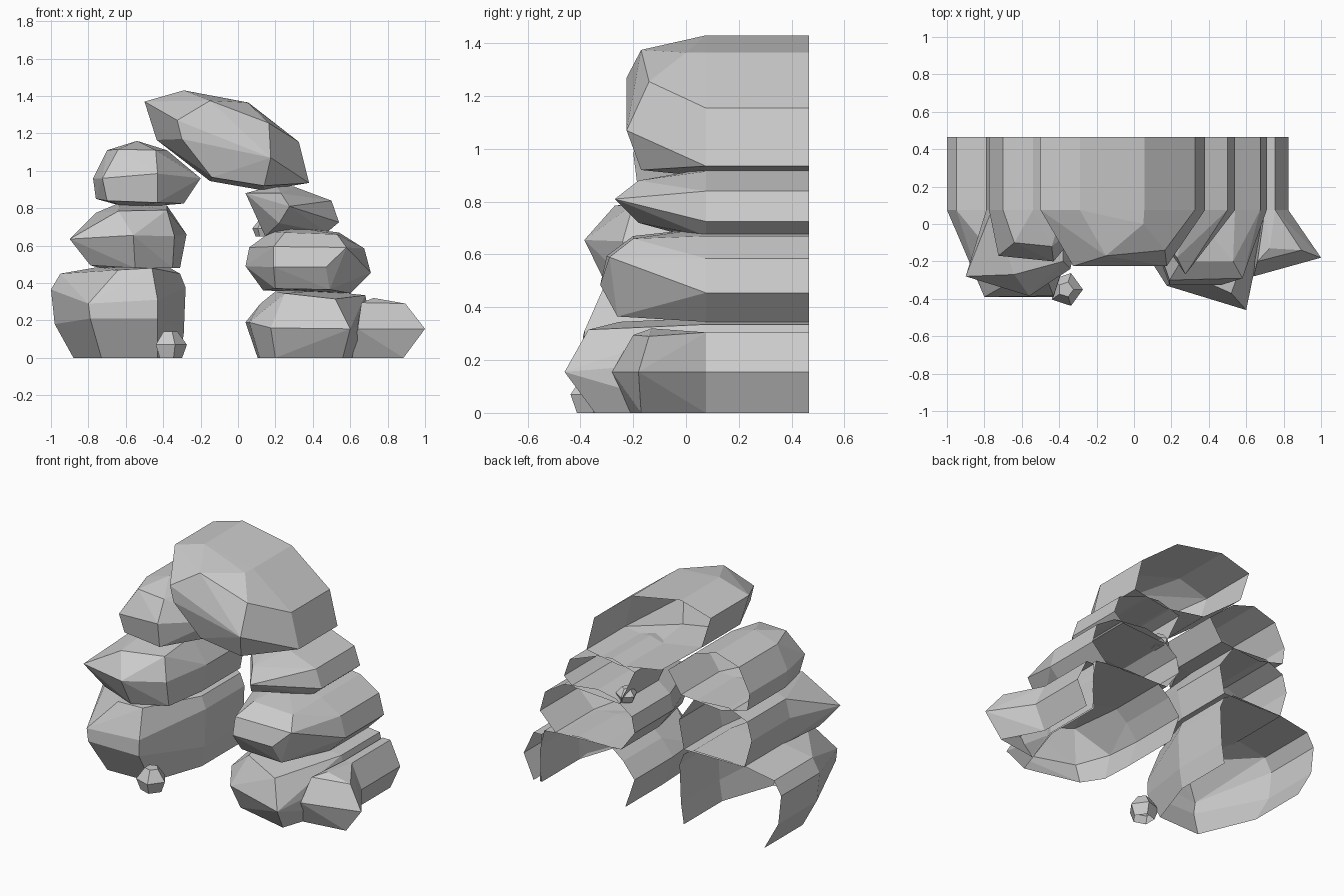
import bpy, bmesh, math

BACK, MID = 0.465, 0.075


def stone(name, front, outline=()):
    """Faceted stone: hull of front points (x, y, z) and an outline (x, z),
    with the outline then pulled straight back and left open."""
    bm = bmesh.new()
    for p in list(front) + [(x, MID, z) for x, z in outline]:
        bm.verts.new(p)
    bmesh.ops.convex_hull(bm, input=bm.verts)
    bmesh.ops.delete(bm, geom=[v for v in bm.verts if not v.link_faces], context='VERTS')

    def flat(item, axis, val):
        return all(abs(v.co[axis] - val) < 1e-4 for v in item.verts)

    # open back and open underside on the ground
    gone = [f for f in bm.faces if (outline and flat(f, 1, MID)) or flat(f, 2, 0)]
    bmesh.ops.delete(bm, geom=gone, context='FACES')
    bmesh.ops.dissolve_limit(bm, angle_limit=math.radians(5),
                             verts=bm.verts, edges=bm.edges)
    # straight rear part
    if outline:
        rim = [e for e in bm.edges if flat(e, 1, MID) and e.is_boundary and not flat(e, 2, 0)]
        new = bmesh.ops.extrude_edge_only(bm, edges=rim)['geom']
        for v in new:
            if isinstance(v, bmesh.types.BMVert):
                v.co.y = BACK
    bmesh.ops.recalc_face_normals(bm, faces=bm.faces)
    # make sure the open shells face outwards
    c = sum((v.co for v in bm.verts), bm.verts[:][0].co * 0) / len(bm.verts)
    if sum(f.normal.dot(f.calc_center_median() - c) * f.calc_area() for f in bm.faces) < 0:
        bmesh.ops.reverse_faces(bm, faces=bm.faces)
    me = bpy.data.meshes.new(name)
    bm.to_mesh(me)
    bm.free()
    ob = bpy.data.objects.new(name, me)
    bpy.context.collection.objects.link(ob)
    return ob


# left pillar, bottom to top
stone("left_base_stone",
      [(-.80, -.39, .29), (-.43, -.385, .31), (-.79, -.39, .21), (-.43, -.39, .21),
       (-.64, -.30, .47), (-.46, -.31, .48), (-.73, -.28, 0), (-.43, -.27, 0)],
      [(-.88, 0), (-.98, .18), (-1.0, .365), (-.95, .45), (-.75, .485),
       (-.38, .49), (-.31, .45), (-.28, .375), (-.29, .13), (-.31, 0)])
stone("left_middle_stone",
      [(-.90, -.28, .635), (-.56, -.385, .655), (-.34, -.24, .65), (-.64, -.27, .785),
       (-.38, -.20, .79), (-.79, -.22, .495), (-.55, -.30, .48), (-.35, -.20, .48)],
      [(-.74, .48), (-.79, .66), (-.76, .775), (-.63, .83),
       (-.38, .815), (-.275, .66), (-.31, .48)])
stone("left_top_stone",
      [(-.725, -.17, .96), (-.43, -.20, .985), (-.64, -.10, 1.115), (-.44, -.12, 1.11),
       (-.70, -.15, .84), (-.43, -.18, .83)],
      [(-.76, .85), (-.775, .96), (-.70, 1.11), (-.54, 1.16), (-.38, 1.11),
       (-.20, .96), (-.29, .825), (-.58, .80)])

# leaning capstone
stone("capstone",
      [(-.325, -.225, 1.27), (-.15, -.17, 1.375), (.05, 0, 1.365), (.165, -.14, 1.255),
       (.175, -.225, 1.07), (-.30, -.225, 1.17), (-.14, -.18, .965), (.14, -.17, .92)],
      [(-.50, 1.37), (-.29, 1.43), (.055, 1.365), (.325, 1.155), (.38, .935),
       (.135, .895), (-.15, .945), (-.435, 1.165)])

# right pillar, top to bottom
stone("right_top_stone",
      [(.275, -.27, .81), (.23, -.18, .88), (.22, -.18, .72)],
      [(.04, .88), (.20, .925), (.30, .915), (.50, .84), (.54, .725),
       (.475, .67), (.145, .65)])
stone("right_middle_stone",
      [(.19, -.30, .595), (.19, -.325, .485), (.47, -.325, .485), (.58, -.29, .59),
       (.25, -.20, .67), (.53, -.20, .66), (.20, -.25, .37), (.49, -.26, .365)],
      [(.04, .49), (.06, .59), (.175, .675), (.30, .70), (.54, .67), (.675, .585),
       (.71, .455), (.60, .345), (.40, .345), (.135, .36)])
stone("right_base_stone",
      [(.175, -.33, .16), (.60, -.46, .155), (.25, -.25, .345), (.52, -.37, .315),
       (.20, -.26, 0), (.56, -.345, 0), (.06, -.15, .19), (.115, -.13, 0)],
      [(.105, 0), (.04, .19), (.12, .29), (.20, .355), (.435, .36), (.68, .335),
       (.71, .20), (.70, 0)])
stone("right_outer_stone",
      [(1.0, -.18, .155), (.64, -.28, .155), (.895, -.14, .29), (.66, -.20, .295),
       (.725, -.13, .32), (.885, -.17, 0), (.61, -.21, 0)],
      [(.71, 0), (.70, .16), (.70, .305), (.755, .305), (.825, .155), (.755, 0)])


def pebble(name, c, r, h, sides=5, spin=0.0):
    """Small pebble: three stacked rings."""
    pts = [(c[0] + r * s * math.cos(spin + math.tau * i / sides),
            c[1] + r * s * math.sin(spin + math.tau * i / sides), c[2] + h * t)
           for s, t in ((.72, 0), (1, .5), (.45, 1)) for i in range(sides)]
    return stone(name, pts)


# loose pebbles: one on the ground, one wedged at the rear of the right pillar
pebble("ground_pebble", (-.365, -.35, 0), .092, .14)
pebble("wedged_pebble", (.14, .40, .65), .065, .085, spin=0.4)
